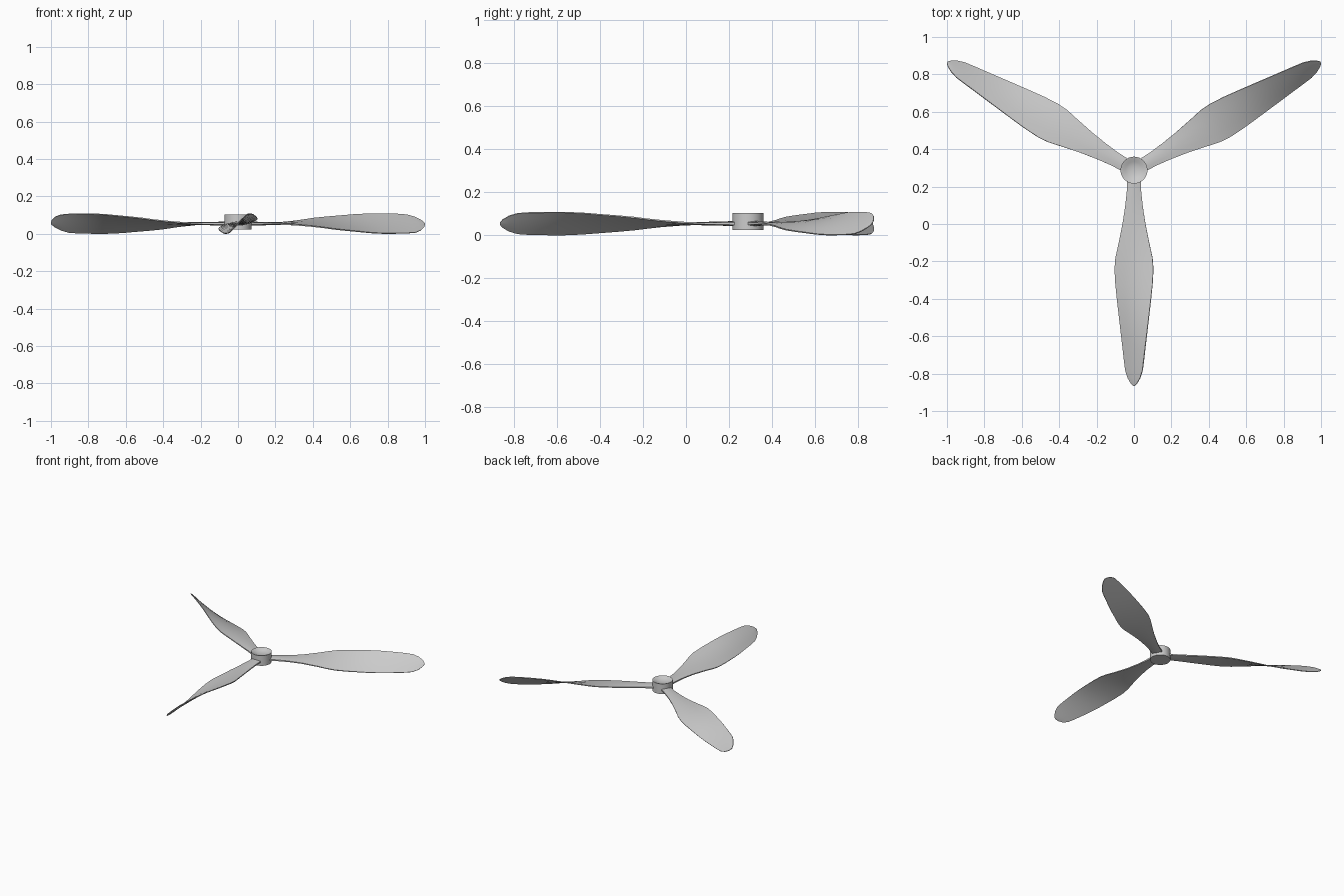
import bpy, bmesh
from math import sin, cos, pi, radians
from mathutils import Vector, Matrix

if "Cube" in bpy.data.objects:
    bpy.data.objects.remove(bpy.data.objects["Cube"])

CENTRE = Vector((0, 0.288, 0.0545))


def make_object(name, bm, angle=40):
    bmesh.ops.recalc_face_normals(bm, faces=bm.faces)
    mesh = bpy.data.meshes.new(name)
    bm.to_mesh(mesh)
    bm.free()
    obj = bpy.data.objects.new(name, mesh)
    bpy.context.collection.objects.link(obj)
    bpy.ops.object.select_all(action='DESELECT')
    obj.select_set(True)
    bpy.context.view_layer.objects.active = obj
    bpy.ops.object.shade_smooth_by_angle(angle=radians(angle))
    return obj


def skin(bm, rings):
    for a, b in zip(rings, rings[1:]):
        n = len(a)
        for i in range(n):
            bm.faces.new((a[i], a[(i + 1) % n], b[(i + 1) % n], b[i]))
    bm.faces.new(rings[0])
    bm.faces.new(rings[-1])


# Blade stations: radius, chord, pitch in degrees, thickness
STATIONS = [(0.05, 0.072, 0, 0.024), (0.12, 0.078, 0, 0.020),
            (0.20, 0.096, 1, 0.016), (0.29, 0.124, 4, 0.014),
            (0.40, 0.170, 9, 0.013), (0.47, 0.203, 12, 0.012),
            (0.53, 0.215, 15.5, 0.012), (0.61, 0.211, 20, 0.011),
            (0.69, 0.200, 25, 0.011), (0.77, 0.190, 31, 0.010),
            (0.85, 0.178, 36, 0.010), (0.93, 0.163, 40, 0.010),
            (1.01, 0.148, 44, 0.010), (1.07, 0.132, 46, 0.009),
            (1.11, 0.098, 47, 0.009), (1.14, 0.050, 48, 0.008),
            (1.153, 0.012, 48, 0.006)]
# Blunt-edged lens section: chord fraction, thickness fraction
SECTION = [(-0.5, -0.25), (-0.25, -0.42), (0, -0.5), (0.25, -0.42), (0.5, -0.25),
           (0.5, 0.25), (0.25, 0.42), (0, 0.5), (-0.25, 0.42), (-0.5, 0.25)]


# Twisted blades, one pointing to the front
for k in range(3):
    bm = bmesh.new()
    turn = Matrix.Rotation(k * 2 * pi / 3, 3, 'Z')
    rings = []
    for r, chord, pitch, thick in STATIONS:
        c, s = cos(radians(pitch)), sin(radians(pitch))
        ring = []
        for u, v in SECTION:
            x, z = u * chord, v * thick
            p = Vector((x * c - z * s, -r, x * s + z * c))
            ring.append(bm.verts.new(CENTRE + turn @ p))
        rings.append(ring)
    skin(bm, rings)
    make_object(f"blade_{k + 1}", bm)

# Hub with a shallow dished top
bm = bmesh.new()
PROFILE = [(0.072, 0.024), (0.072, 0.103), (0.057, 0.098), (0.045, 0.092),
           (0.028, 0.087), (0.010, 0.085)]
rings = [[bm.verts.new((r * cos(i * pi / 16), CENTRE.y + r * sin(i * pi / 16), z))
          for i in range(32)] for r, z in PROFILE]
skin(bm, rings)
make_object("hub", bm, 30)
